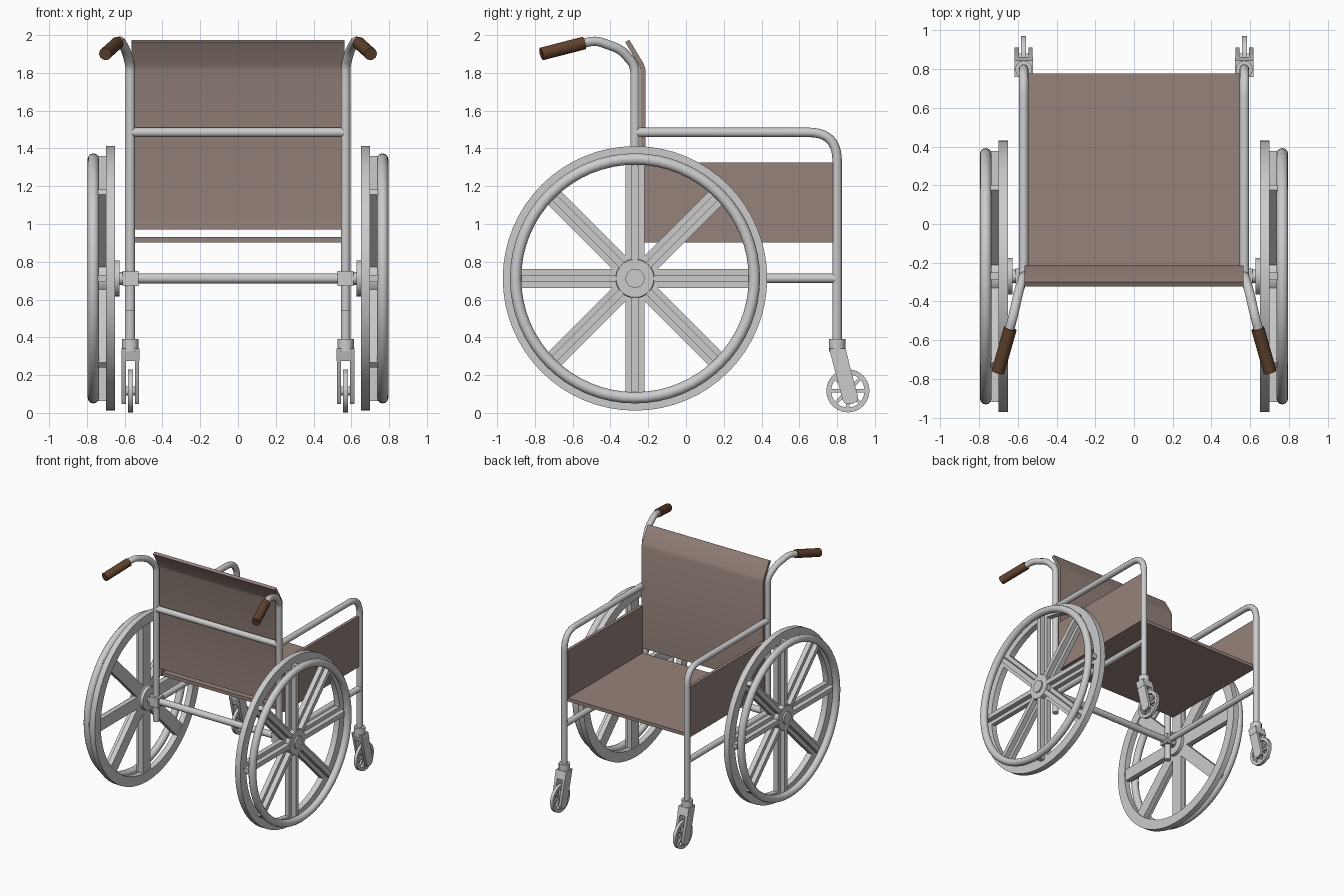
import bpy, bmesh, math
from mathutils import Vector

if "Cube" in bpy.data.objects:
    bpy.data.objects.remove(bpy.data.objects["Cube"])

def material(name, col):
    m = bpy.data.materials.new(name)
    m.diffuse_color = (*col, 1)
    m.use_nodes = True
    m.node_tree.nodes["Principled BSDF"].inputs["Base Color"].default_value = m.diffuse_color
    return m

FABRIC = material("fabric", (0.30, 0.225, 0.195))
GRIP = material("grip_rubber", (0.12, 0.055, 0.025))

def finish(name, bm, mirror=True, mat=None):
    bmesh.ops.remove_doubles(bm, verts=bm.verts, dist=1e-5)
    bmesh.ops.recalc_face_normals(bm, faces=bm.faces)
    me = bpy.data.meshes.new(name)
    bm.to_mesh(me)
    bm.free()
    me.shade_smooth()
    me.set_sharp_from_angle(angle=math.radians(32))
    if mat:
        me.materials.append(mat)
    ob = bpy.data.objects.new(name, me)
    bpy.context.collection.objects.link(ob)
    if mirror:
        ob.modifiers.new("mirror", 'MIRROR').use_mirror_merge = False
    return ob

def tube(name, pts, r, mirror=True, mat=None):
    cu = bpy.data.curves.new(name + "_path", 'CURVE')
    cu.dimensions = '3D'
    cu.bevel_depth, cu.bevel_resolution, cu.use_fill_caps = r, 4, True
    sp = cu.splines.new('POLY')
    sp.points.add(len(pts) - 1)
    for p, q in zip(sp.points, pts):
        p.co = (*q, 1)
    tmp = bpy.data.objects.new(name + "_path", cu)
    bpy.context.collection.objects.link(tmp)
    bpy.context.view_layer.update()
    me = bpy.data.meshes.new_from_object(tmp.evaluated_get(bpy.context.evaluated_depsgraph_get()))
    bm = bmesh.new()
    bm.from_mesh(me)
    bpy.data.objects.remove(tmp)
    bpy.data.curves.remove(cu)
    bpy.data.meshes.remove(me)
    return finish(name, bm, mirror, mat)

def rounded(pts, r, n=4):
    # replaces each inner corner of a path with a small curve
    pts = [Vector(p) for p in pts]
    out = [pts[0]]
    for a, b, c in zip(pts, pts[1:], pts[2:]):
        p, q = b + (a - b).normalized() * r, b + (c - b).normalized() * r
        for i in range(n + 1):
            t = i / n
            out.append(p * (1 - t) ** 2 + b * 2 * t * (1 - t) + q * t * t)
    return out + [pts[-1]]

def lathe(name, prof, cy, cz, n=64):
    # closed (radius, x) profile turned about a sideways axis
    bm = bmesh.new()
    rings = []
    for i in range(n):
        a = 2 * math.pi * i / n
        rings.append([bm.verts.new((x, cy + r * math.cos(a), cz + r * math.sin(a))) for r, x in prof])
    k = len(prof)
    for i in range(n):
        A, B = rings[i], rings[(i + 1) % n]
        for j in range(k):
            if prof[j][0] == 0 and prof[(j + 1) % k][0] == 0:
                continue
            bm.faces.new((A[j], A[(j + 1) % k], B[(j + 1) % k], B[j]))
    return finish(name, bm)

def add_prism(bm, yz, x0, x1):
    a = [bm.verts.new((x0, y, z)) for y, z in yz]
    b = [bm.verts.new((x1, y, z)) for y, z in yz]
    bm.faces.new(a)
    bm.faces.new(b[::-1])
    for i in range(len(yz)):
        j = (i + 1) % len(yz)
        bm.faces.new((a[i], b[i], b[j], a[j]))

def prism(name, yz, spans, mirror=True, mat=None):
    bm = bmesh.new()
    for x0, x1 in spans:
        add_prism(bm, yz, x0, x1)
    return finish(name, bm, mirror, mat)

def rect(y0, y1, z0, z1):
    return [(y0, z0), (y1, z0), (y1, z1), (y0, z1)]

def spokes(name, cy, cz, r0, r1, w, x0, x1, n=8):
    bm = bmesh.new()
    for i in range(n):
        a = 2 * math.pi * i / n
        c, s = math.cos(a), math.sin(a)
        add_prism(bm, [(cy + u * c - v * s, cz + u * s + v * c)
                       for u, v in rect(r0, r1, -w / 2, w / 2)], x0, x1)
    return finish(name, bm)

# big wheels
WY, WZ, X = -0.27, 0.712, 0.57
lathe("big_wheel_tyre", [(.70, .652), (.70, .70), (.62, .70), (.62, .652)], WY, WZ)
lathe("push_rim", [(.632 + .03 * math.cos(t * math.pi / 6), .766 + .03 * math.sin(t * math.pi / 6))
                   for t in range(12)], WY, WZ)
spokes("big_wheel_spokes", WY, WZ, .08, .63, .10, .66, .70)
spokes("spoke_ridges", WY, WZ, .08, .648, .038, .695, .74)
lathe("big_wheel_hub", [(0, .628), (.095, .628), (.095, .655), (.105, .66), (.105, .735),
                        (.10, .742), (.05, .742), (.05, .755), (0, .755)], WY, WZ, 32)
tube("axle_stub", [(X, WY, WZ), (.64, WY, WZ)], .034)
prism("axle_block", rect(WY - .04, WY + .04, WZ - .04, WZ + .04), [(X - .042, X + .042)])

# tube frame
tube("rear_post", rounded([(X, WY, .54), (X, WY, 1.84), (.595, -.345, 1.925),
                           (.625, -.48, 1.973), (.70, -.75, 1.903)], .04), .025)
tube("handle_grip", [(.639, -.54, 1.958), (.703, -.765, 1.90)], .034, mat=GRIP)
tube("arm_and_front_post", rounded([(X, WY, 1.485), (X, .80, 1.485), (X, .80, .36)], .15, 10), .025)
tube("lower_side_tube", [(X, WY, WZ), (X, .80, WZ)], .025)
tube("axle_cross_tube", [(-X, WY, WZ), (X, WY, WZ)], .027, False)
tube("back_cross_tube", [(-X, WY, 1.485), (X, WY, 1.485)], .025, False)

# fabric panels
prism("seat", rect(-.215, .778, .902, .93), [(-.557, .557)], False, FABRIC)
prism("side_panel", rect(-.22, .778, .902, 1.325), [(.553, .58)], mat=FABRIC)
prism("backrest", [(-.24, .97), (-.215, .97), (-.215, 1.82), (-.225, 1.85), (-.30, 1.975),
                   (-.322, 1.963), (-.25, 1.842), (-.24, 1.815)], [(-.565, .565)], False, FABRIC)

# front castors
CY, CZ = .857, .117
tube("castor_collar", [(X, .80, .325), (X, .80, .39)], .044)
prism("castor_fork_bridge", [(.76, .34), (.845, .34), (.862, .275), (.777, .275)], [(.522, .618)])
prism("castor_fork_prongs", [(.763, .32), (.848, .32), (.911, .085), (.905, .06), (.88, .048),
                             (.845, .048), (.83, .065)], [(.524, .546), (.594, .616)])
lathe("castor_tyre", [(.114, X - .013), (.114, X + .013), (.088, X + .013), (.088, X - .013)], CY, CZ, 40)
spokes("castor_spokes", CY, CZ, .015, .092, .018, X - .008, X + .008)
lathe("castor_axle", [(0, .526), (.024, .526), (.024, .614), (0, .614)], CY, CZ, 20)
